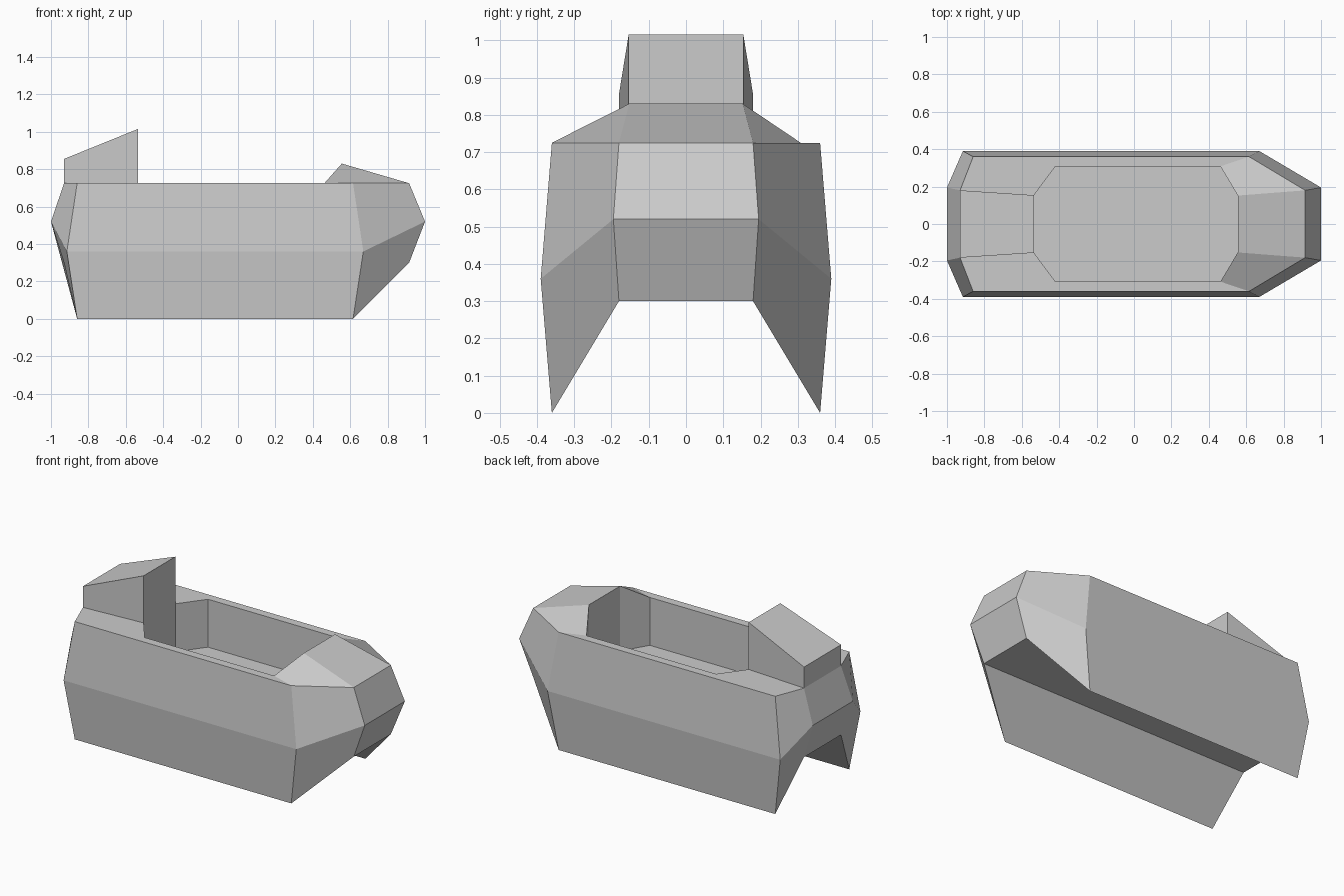
import bpy, bmesh
from mathutils import Vector

if "Cube" in bpy.data.objects:
    bpy.data.objects.remove(bpy.data.objects["Cube"])

bm = bmesh.new()


def ring(half):
    """Eight-point loop: bow, shoulder, hip, stern, then the mirrored side."""
    pts = half + [(x, -y, z) for x, y, z in reversed(half)]
    return [bm.verts.new(p) for p in pts]


def bridge(a, b):
    return [bm.faces.new((a[i], a[(i + 1) % 8], b[(i + 1) % 8], b[i]))
            for i in range(8)]


# Cross loops of the hull, from the underside up and down into the cockpit
bottom = ring([(.915, .18, .30), (.615, .36, 0), (-.86, .36, 0), (-.93, .18, .30)])
middle = ring([(1, .195, .52), (.67, .39, .36), (-.915, .39, .36), (-1, .195, .52)])
top = ring([(.915, .18, .725), (.615, .36, .725), (-.86, .36, .725), (-.93, .18, .725)])
rim = ring([(.555, .152, .83), (.462, .308, .725), (-.42, .308, .725), (-.535, .154, .725)])
floor = ring([(.555, .152, .43), (.462, .308, .43), (-.42, .308, .43), (-.535, .154, .43)])

# Hull sides, deck with raised bow, cockpit walls and floor
bridge(bottom, middle)
bridge(middle, top)
deck = bridge(top, rim)
bridge(rim, floor)
bm.faces.new(floor)

# Tunnel along the underside
for idx in ((0, 1, 2, 3), (0, 3, 4, 7), (4, 5, 6, 7)):
    bm.faces.new([bottom[i] for i in idx])

# Stern block with a sloping top, extruded from the rear deck panel
block = bmesh.ops.extrude_discrete_faces(bm, faces=[deck[3]])["faces"][0]
for v in block.verts:
    v.co += Vector((0, 0, .13 if v.co.x < -.7 else .29))

bmesh.ops.remove_doubles(bm, verts=bm.verts, dist=1e-5)
bmesh.ops.recalc_face_normals(bm, faces=bm.faces)
mesh = bpy.data.meshes.new("boat_hull")
bm.to_mesh(mesh)
bm.free()
bpy.context.collection.objects.link(bpy.data.objects.new("boat_hull", mesh))
